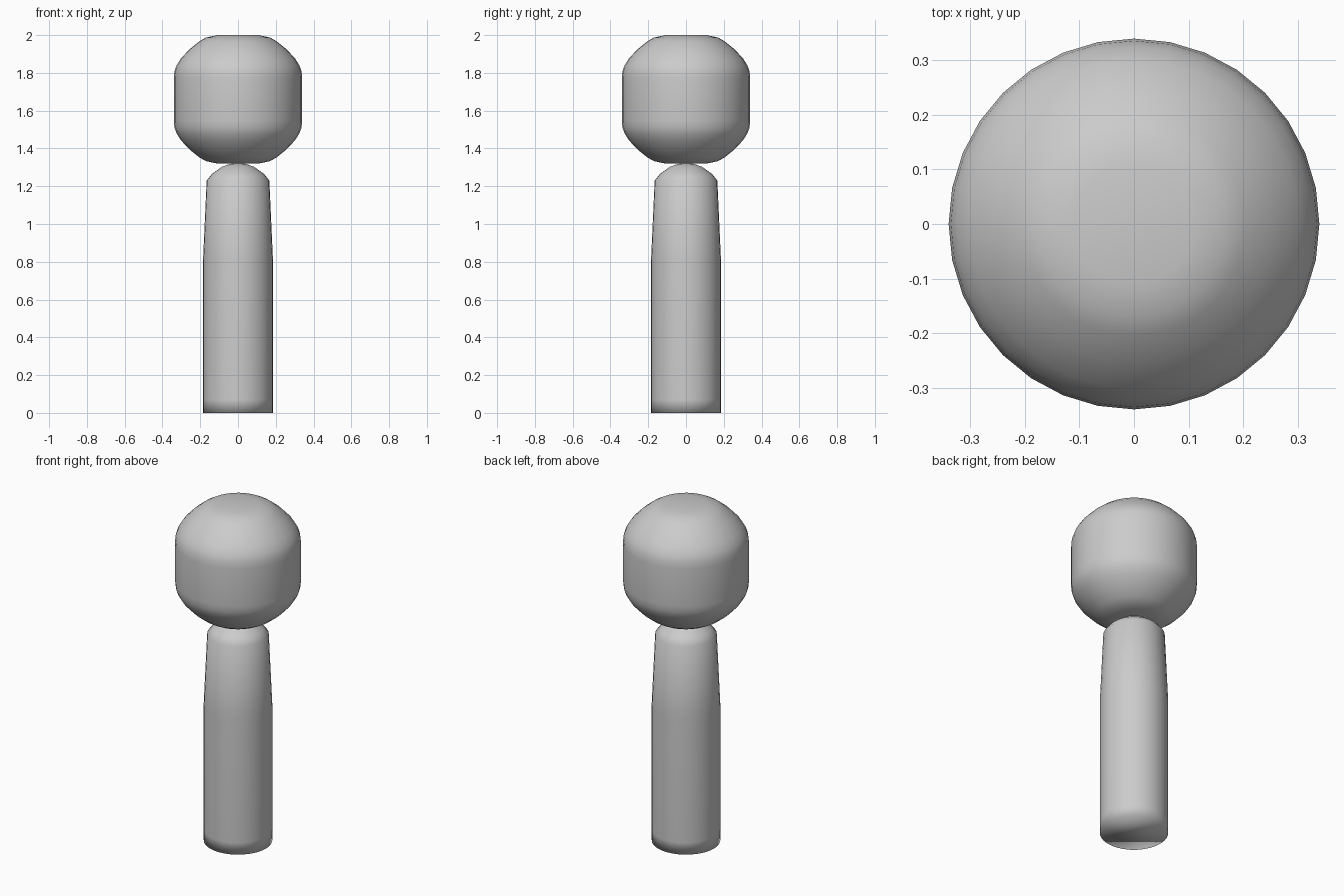
import bpy, bmesh, math

if "Cube" in bpy.data.objects:
    bpy.data.objects.remove(bpy.data.objects["Cube"])

SIDES = 32

grey = bpy.data.materials.new("plain grey")
grey.diffuse_color = (0.6, 0.6, 0.6, 1)
grey.use_nodes = True
grey.node_tree.nodes["Principled BSDF"].inputs["Base Color"].default_value = grey.diffuse_color


def lathe(name, profile):
    """Turn a bottom-to-top (radius, z) profile around z and cap both ends."""
    bm = bmesh.new()
    rings = []
    for r, z in profile:
        rings.append([bm.verts.new((r * math.cos(2 * math.pi * i / SIDES),
                                    r * math.sin(2 * math.pi * i / SIDES), z))
                      for i in range(SIDES)])
    for low, high in zip(rings, rings[1:]):
        for i in range(SIDES):
            j = (i + 1) % SIDES
            bm.faces.new((low[i], low[j], high[j], high[i]))
    bm.faces.new(rings[0][::-1])
    bm.faces.new(rings[-1])
    for face in bm.faces:
        face.smooth = True
    mesh = bpy.data.meshes.new(name)
    bm.to_mesh(mesh)
    bm.free()
    mesh.materials.append(grey)
    obj = bpy.data.objects.new(name, mesh)
    bpy.context.collection.objects.link(obj)
    return obj


# Handle: straight lower grip, slight taper, domed top
lathe("handle", [(0.185, 0), (0.185, 0.07), (0.185, 0.81), (0.166, 1.23),
                 (0.138, 1.265), (0.085, 1.303), (0.045, 1.317), (0.015, 1.322)])

# Head: cylinder with broadly rounded top and bottom
upper = [(0.34, 0.112), (0.336, 0.15), (0.325, 0.18), (0.302, 0.217), (0.255, 0.267),
         (0.205, 0.307), (0.17, 0.327), (0.11, 0.34)]
lathe("head", [(r, 1.66 - h) for r, h in reversed(upper)] +
      [(r, 1.66 + h) for r, h in upper])
